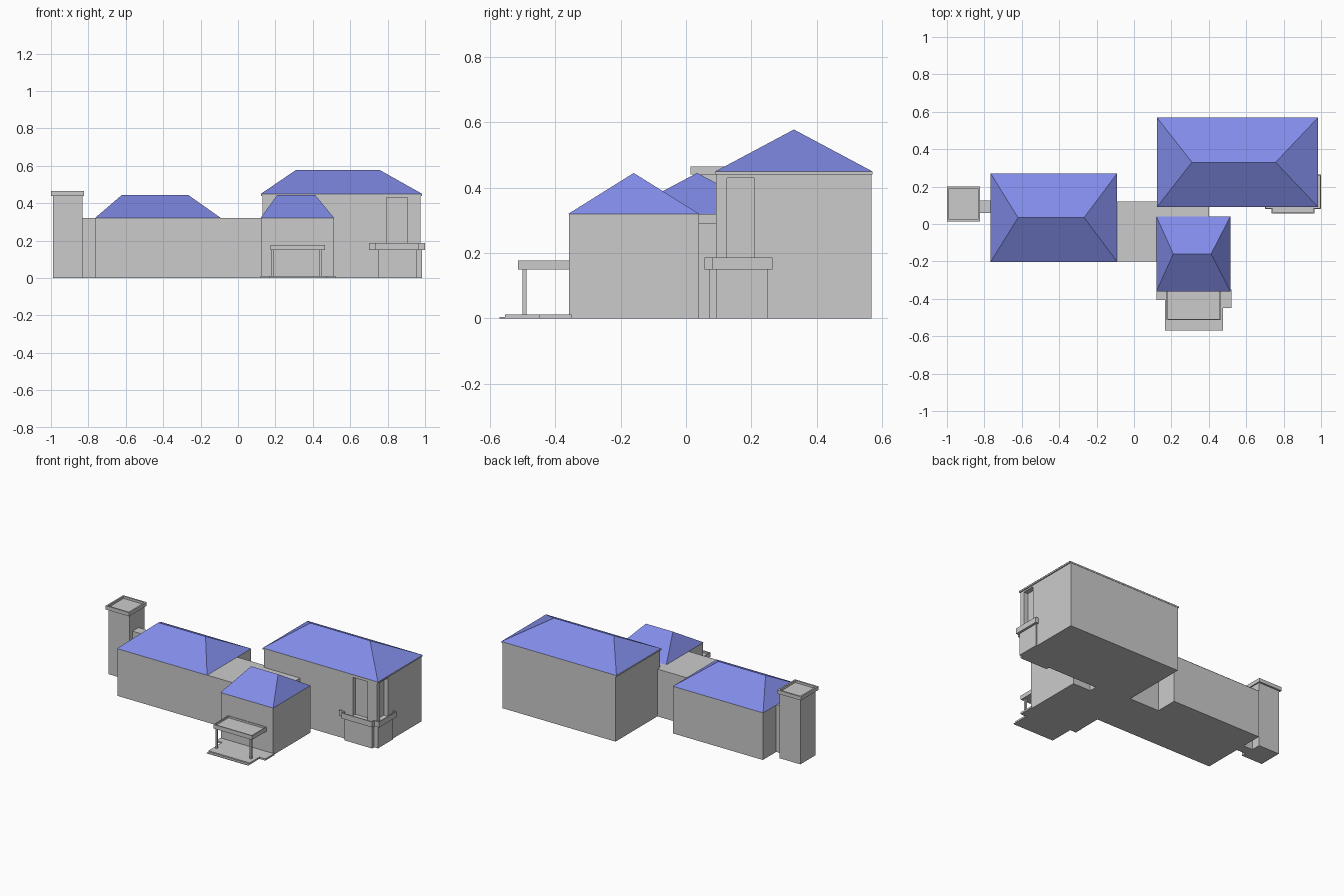
import bpy, bmesh
from mathutils import Vector

if "Cube" in bpy.data.objects:
    bpy.data.objects.remove(bpy.data.objects["Cube"])

roof_mat = bpy.data.materials.new("roof_blue")
roof_mat.diffuse_color = (0.22, 0.26, 0.8, 1)
roof_mat.use_nodes = True
roof_mat.node_tree.nodes["Principled BSDF"].inputs["Base Color"].default_value = roof_mat.diffuse_color


def finish(name, bm, mat=None):
    bmesh.ops.recalc_face_normals(bm, faces=bm.faces)
    mesh = bpy.data.meshes.new(name)
    bm.to_mesh(mesh)
    bm.free()
    ob = bpy.data.objects.new(name, mesh)
    bpy.context.collection.objects.link(ob)
    if mat:
        mesh.materials.append(mat)
    return ob


def prism(name, outline, z0, z1, rim=0, depth=0):
    """Extrude a plan outline; an optional rim leaves a sunken top panel."""
    bm = bmesh.new()
    base = bm.faces.new([bm.verts.new((x, y, z0)) for x, y in outline])
    ext = bmesh.ops.extrude_face_region(bm, geom=[base], use_keep_orig=True)["geom"]
    for v in ext:
        if isinstance(v, bmesh.types.BMVert):
            v.co.z = z1
    bmesh.ops.recalc_face_normals(bm, faces=bm.faces)
    if rim:
        top = max(bm.faces, key=lambda f: f.calc_center_median().z)
        bmesh.ops.inset_region(bm, faces=[top], thickness=rim)
        wall = bmesh.ops.extrude_face_region(bm, geom=[top])["geom"]
        moved = [g for g in wall if isinstance(g, bmesh.types.BMVert)]
        bmesh.ops.translate(bm, verts=moved, vec=Vector((0, 0, -depth)))
        if top.is_valid:
            bmesh.ops.delete(bm, geom=[top], context='FACES_ONLY')
    return finish(name, bm)


def box(name, x, y, z, rim=0, depth=0):
    pts = [(x[0], y[0]), (x[1], y[0]), (x[1], y[1]), (x[0], y[1])]
    return prism(name, pts, z[0], z[1], rim, depth)


def hip_roof(name, x, y, eave, top, ridge):
    """Four-sided roof with a ridge running along x."""
    bm = bmesh.new()
    a, b, c, d = [bm.verts.new((px, py, eave)) for px, py in
                  ((x[0], y[0]), (x[1], y[0]), (x[1], y[1]), (x[0], y[1]))]
    mid = (y[0] + y[1]) / 2
    r0, r1 = [bm.verts.new((rx, mid, top)) for rx in ridge]
    for f in ((a, b, r1, r0), (b, c, r1), (c, d, r0, r1), (d, a, r0), (d, c, b, a)):
        bm.faces.new(f)
    return finish(name, bm, roof_mat)


# Left wing and its roof
box("left_wing_walls", (-0.763, -0.092), (-0.2, 0.268), (0, 0.32))
hip_roof("left_wing_roof", (-0.766, -0.09), (-0.202, 0.27), 0.32, 0.445, (-0.62, -0.267))

# Flat-roofed connecting hall
box("hall_walls", (-0.092, 0.38), (-0.2, 0.12), (0, 0.29))
box("hall_roof_slab", (-0.092, 0.40), (-0.2, 0.12), (0.29, 0.32))

# Front wing and its roof
box("front_wing_walls", (0.122, 0.513), (-0.358, 0.04), (0, 0.32))
hip_roof("front_wing_roof", (0.12, 0.515), (-0.36, 0.04), 0.32, 0.445, (0.21, 0.412))

# Tall main block with eave slab and roof
main = box("main_walls", (0.13, 0.977), (0.092, 0.568), (0, 0.44))
box("main_eave", (0.122, 0.984), (0.09, 0.57), (0.44, 0.45))
hip_roof("main_roof", (0.122, 0.985), (0.09, 0.57), 0.45, 0.578, (0.31, 0.757))

# Balcony openings cut into the two corner walls
for label, x, y in (("front", (0.795, 0.905), (0.05, 0.12)),
                    ("side", (0.945, 1.05), (0.125, 0.21))):
    cutter = box(label + "_opening_cutter", x, y, (0.17, 0.43))
    cutter.hide_render = True
    cutter.hide_viewport = True
    mod = main.modifiers.new(label + "_opening", 'BOOLEAN')
    mod.operation = 'DIFFERENCE'
    mod.solver = 'EXACT'
    mod.object = cutter

# Corner bay and stepped balcony parapet
box("corner_bay", (0.75, 0.955), (0.07, 0.15), (0, 0.15))
box("corner_bay_side", (0.93, 0.984), (0.092, 0.25), (0, 0.15))
prism("balcony", [(0.70, 0.08), (0.735, 0.08), (0.735, 0.057), (0.965, 0.057),
                  (0.965, 0.08), (1.0, 0.08), (1.0, 0.265), (0.70, 0.265)],
      0.15, 0.187, 0.009, 0.02)

# Chimney with hollow cap, and the wall tying it to the house
box("chimney_stack", (-0.988, -0.832), (0.027, 0.188), (0, 0.44))
box("chimney_cap", (-1.0, -0.824), (0.013, 0.2), (0.44, 0.465), 0.015, 0.015)
box("chimney_link", (-0.834, -0.76), (0.06, 0.125), (0, 0.32))

# Porch terrace with a shallow front step
prism("porch_terrace", [(0.12, -0.35), (0.12, -0.405), (0.165, -0.405), (0.165, -0.553),
                        (0.475, -0.553), (0.475, -0.45), (0.52, -0.45), (0.52, -0.35)],
      0, 0.012)
box("porch_step", (0.165, 0.475), (-0.57, -0.55), (0, 0.004))

# Porch canopy on two posts
box("porch_canopy", (0.175, 0.465), (-0.514, -0.355), (0.15, 0.178), 0.01, 0.012)
for side, x in (("left", 0.186), ("right", 0.443)):
    box(side + "_porch_post", (x - 0.006, x + 0.006), (-0.5, -0.488), (0.01, 0.152))
